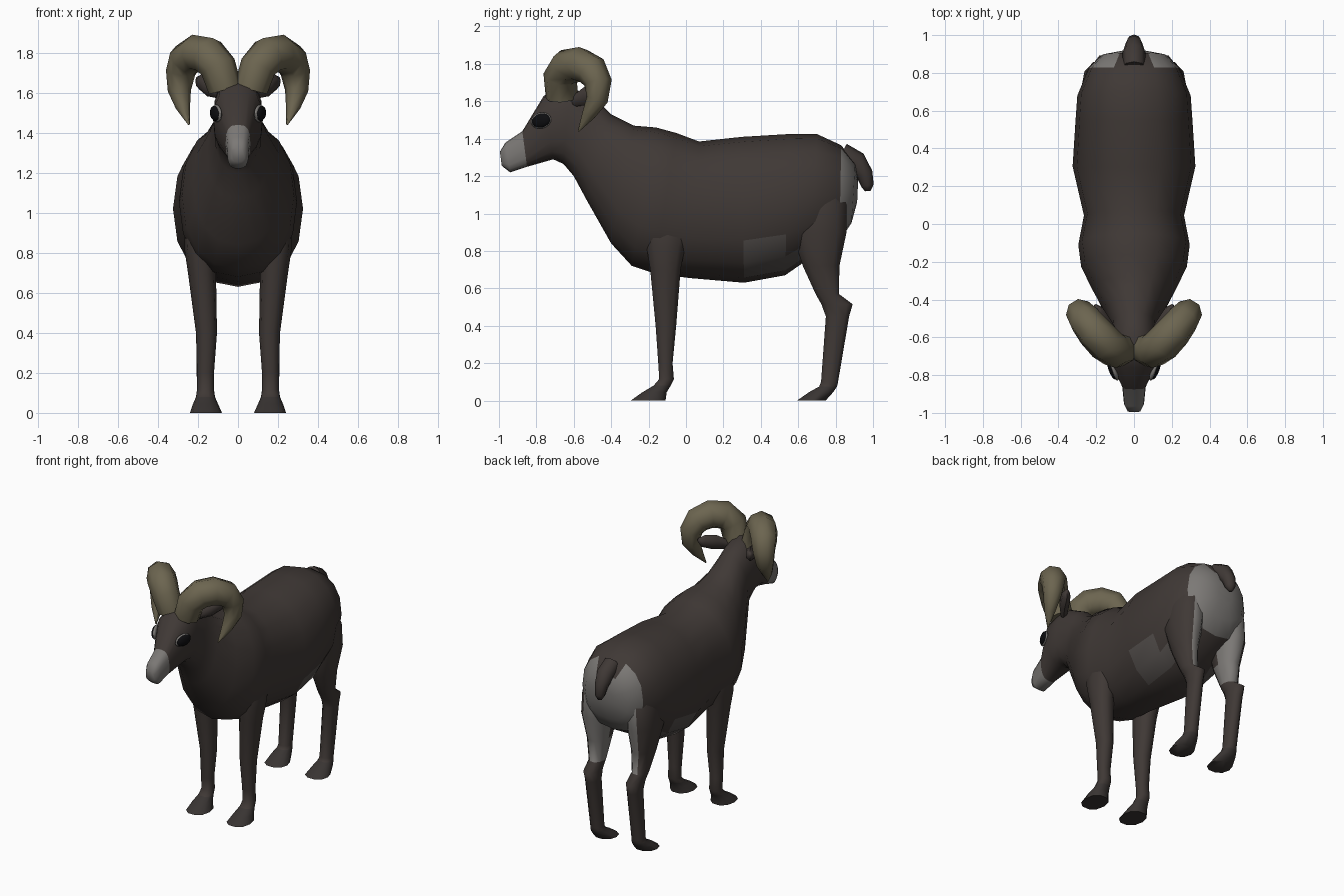
import bpy, bmesh, math
from mathutils import Vector


def material(name, rgb):
    m = bpy.data.materials.new(name)
    m.diffuse_color = (*rgb, 1)
    return m


COAT = material("coat", (0.05, 0.04, 0.036))
HOOF = material("hoof", (0.04, 0.034, 0.032))
PALE = material("pale_fur", (0.2, 0.19, 0.18))
FLANK = material("flank_fur", (0.085, 0.075, 0.07))
HORN = material("horn", (0.15, 0.13, 0.08))
BLACK = material("eye_black", (0.004, 0.004, 0.005))


def ring(c, u, v, n, p=1.0):
    """Rounded section around c with half axes u and v."""
    pts = []
    for i in range(n):
        a = 2 * math.pi * i / n
        s, t = math.cos(a), math.sin(a)
        pts.append(c + u * math.copysign(abs(s) ** p, s) + v * math.copysign(abs(t) ** p, t))
    return pts


def finish(ob, angle):
    bpy.ops.object.select_all(action='DESELECT')
    ob.select_set(True)
    bpy.context.view_layer.objects.active = ob
    bpy.ops.object.shade_smooth_by_angle(angle=math.radians(angle))


def loft(name, rings, mats, pick=None, angle=65):
    """Skin a list of sections; pick(face centre) chooses the material slot."""
    bm = bmesh.new()
    rows = [[bm.verts.new(p) for p in r] for r in rings]
    n = len(rows[0])
    for a, b in zip(rows, rows[1:]):
        for i in range(n):
            bm.faces.new((a[i], a[(i + 1) % n], b[(i + 1) % n], b[i]))
    bm.faces.new(rows[0])
    bm.faces.new(rows[-1])
    bmesh.ops.recalc_face_normals(bm, faces=bm.faces)
    if pick:
        for f in bm.faces:
            f.material_index = pick(f.calc_center_median())
    me = bpy.data.meshes.new(name)
    bm.to_mesh(me)
    bm.free()
    for m in mats:
        me.materials.append(m)
    ob = bpy.data.objects.new(name, me)
    bpy.context.collection.objects.link(ob)
    finish(ob, angle)
    return ob


def mirror(ob):
    """Second copy on the other side of x = 0 (all origins are at the centre)."""
    ob.modifiers.new("mirror", 'MIRROR')
    return ob


def tube(name, pts, mat, side, n=8, flat=1.0):
    """Tapered tube along (x, y, z, radius) points; side is the normal of the bend plane."""
    cs = [Vector(p[:3]) for p in pts]
    rings = []
    for i, c in enumerate(cs):
        t = (cs[min(i + 1, len(cs) - 1)] - cs[max(i - 1, 0)]).normalized()
        u = Vector(side)
        u = (u - t * u.dot(t)).normalized()
        rings.append(ring(c, u * pts[i][3], t.cross(u) * pts[i][3] * flat, n))
    return loft(name, rings, [mat])


# Head, neck and trunk: top (y, z), bottom (y, z), half width, roundness
sections = [
    (-0.995, 1.33, -0.985, 1.255, 0.035, 0.7), (-0.965, 1.38, -0.94, 1.22, 0.053, 0.7),
    (-0.875, 1.44, -0.85, 1.25, 0.062, 0.7), (-0.76, 1.63, -0.71, 1.29, 0.122, 0.8),
    (-0.62, 1.68, -0.655, 1.265, 0.125, 0.9), (-0.47, 1.60, -0.60, 1.20, 0.118, 0.9),
    (-0.40, 1.53, -0.53, 1.07, 0.155, 0.9), (-0.28, 1.47, -0.40, 0.84, 0.225, 0.9),
    (-0.16, 1.46, -0.29, 0.72, 0.28, 0.9), (-0.05, 1.43, -0.17, 0.68, 0.295, 0.9),
    (0.07, 1.385, 0.02, 0.655, 0.265, 0.9), (0.30, 1.41, 0.31, 0.63, 0.325, 0.9),
    (0.55, 1.425, 0.53, 0.67, 0.31, 0.9), (0.70, 1.425, 0.66, 0.76, 0.30, 0.9),
    (0.83, 1.365, 0.82, 0.85, 0.24, 0.85), (0.905, 1.27, 0.885, 0.95, 0.17, 0.85),
    (0.92, 1.17, 0.915, 1.06, 0.06, 0.9),
]
rings = []
for yt, zt, yb, zb, w, p in sections:
    top, bot = Vector((0, yt, zt)), Vector((0, yb, zb))
    rings.append(ring((top + bot) / 2, Vector((w, 0, 0)), (top - bot) / 2, 16, p))


def trunk_colour(c):
    if c.y < -0.86 or (c.y > 0.84 and c.z < 1.3):
        return 1
    return 2 if 0.35 < c.y < 0.7 and c.z < 0.83 and abs(c.x) > 0.1 else 0


loft("body", rings, [COAT, PALE, FLANK], trunk_colour)


def leg(name, rows, pick):
    """Horizontal sections: z, front y, back y, inner x, outer x."""
    rs = [ring(Vector(((xi + xo) / 2, (yf + yb) / 2, z)), Vector(((xo - xi) / 2, 0, 0)),
               Vector((0, (yb - yf) / 2, 0)), 10, 0.9) for z, yf, yb, xi, xo in rows]
    return mirror(loft(name, rs, [COAT, HOOF, PALE], pick))


leg("front_leg", [
    (1.12, -0.20, 0.02, 0.06, 0.22), (0.94, -0.225, 0.04, 0.10, 0.265),
    (0.82, -0.215, 0.0, 0.11, 0.268),
    (0.70, -0.195, -0.025, 0.11, 0.25), (0.40, -0.165, -0.05, 0.105, 0.21),
    (0.20, -0.15, -0.07, 0.12, 0.205), (0.115, -0.145, -0.063, 0.12, 0.205),
    (0.08, -0.175, -0.08, 0.115, 0.21), (0.045, -0.235, -0.10, 0.10, 0.225),
    (0.0, -0.30, -0.105, 0.08, 0.24)],
    lambda c: 1 if c.z < 0.085 else 0)
leg("hind_leg", [
    (1.22, 0.60, 0.80, 0.06, 0.23), (1.05, 0.57, 0.865, 0.07, 0.27),
    (0.90, 0.56, 0.865, 0.08, 0.28), (0.72, 0.62, 0.825, 0.105, 0.245),
    (0.57, 0.69, 0.82, 0.12, 0.22), (0.515, 0.72, 0.895, 0.12, 0.215),
    (0.45, 0.745, 0.875, 0.12, 0.21), (0.10, 0.72, 0.815, 0.12, 0.205),
    (0.075, 0.71, 0.81, 0.115, 0.21), (0.045, 0.655, 0.79, 0.10, 0.225),
    (0.0, 0.59, 0.75, 0.08, 0.24)],
    lambda c: 1 if c.z < 0.085 else 2 if c.z > 0.6 and c.y > 0.7 and c.x < 0.18 else 0)

# Curled horns
mirror(tube("horn", [
    (0.065, -0.665, 1.62, 0.085), (0.10, -0.672, 1.73, 0.092), (0.15, -0.635, 1.785, 0.097),
    (0.21, -0.57, 1.797, 0.095), (0.262, -0.505, 1.765, 0.088), (0.287, -0.47, 1.70, 0.075),
    (0.293, -0.475, 1.61, 0.058), (0.275, -0.52, 1.53, 0.037), (0.245, -0.575, 1.44, 0.004)],
    HORN, (-0.62, 0.77, 0.14)))

# Ears
mirror(tube("ear", [(0.09, -0.60, 1.60, 0.03), (0.145, -0.53, 1.63, 0.05),
                    (0.185, -0.46, 1.655, 0.042), (0.205, -0.43, 1.67, 0.012)],
            COAT, (0, 0, 1), 6, 0.7))

# Tail
tube("tail", [(0, 0.83, 1.32, 0.06), (0, 0.91, 1.275, 0.06), (0, 0.955, 1.21, 0.045),
              (0, 0.97, 1.15, 0.034), (0, 0.972, 1.12, 0.015)], COAT, (1, 0, 0))


# Eyes with pale rims
def eye(name, x, scale, mat):
    bpy.ops.mesh.primitive_uv_sphere_add(segments=14, ring_count=8, location=(x, -0.775, 1.497))
    ob = bpy.context.object
    ob.name = name
    ob.scale = scale
    ob.rotation_euler = (math.radians(12), 0, math.radians(-22))
    bpy.ops.object.transform_apply(location=True, rotation=True, scale=True)
    ob.data.materials.append(mat)
    finish(ob, 65)
    mirror(ob)


eye("eye_rim", 0.107, (0.016, 0.06, 0.043), PALE)
eye("eye", 0.115, (0.018, 0.054, 0.037), BLACK)
